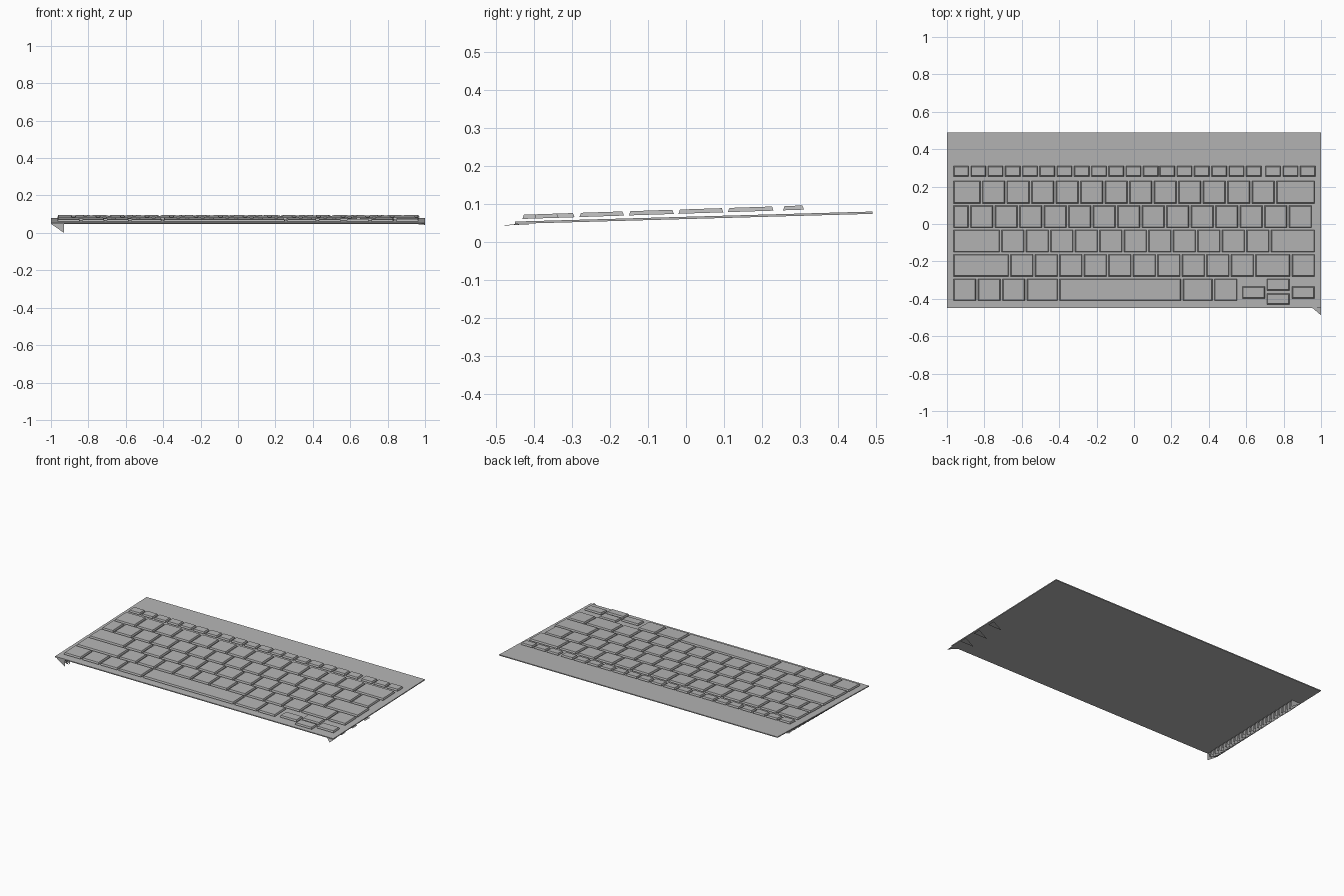
import bpy
import bmesh

old = bpy.data.objects.get("Cube")
if old:
    bpy.data.objects.remove(old, do_unlink=True)

grey = bpy.data.materials.new("mid_grey")
grey.use_nodes = True
colour = (0.46, 0.46, 0.46, 1)
grey.diffuse_color = colour
grey.node_tree.nodes["Principled BSDF"].inputs["Base Color"].default_value = colour


def deck_z(y):
    """Height of the sloping deck's underside."""
    return 0.0605 + 0.028 * y


def key_z(y):
    """Height of the sloping plane through the key tops."""
    return 0.086 + 0.033 * y


def finish(bm, name):
    mesh = bpy.data.meshes.new(name)
    bm.to_mesh(mesh)
    bm.free()
    mesh.materials.append(grey)
    obj = bpy.data.objects.new(name, mesh)
    bpy.context.collection.objects.link(obj)
    return obj


def block(bm, x0, x1, y0, y1, height, low, high, taper=0.0):
    """Box following a sloping height function, narrowed towards the top."""
    rings = []
    for offset, t in ((low, 0), (high, taper)):
        corners = ((x0 + t, y0 + t), (x1 - t, y0 + t), (x1 - t, y1 - t), (x0 + t, y1 - t))
        rings.append([bm.verts.new((x, y, height(y) + offset)) for x, y in corners])
    bottom, top = rings
    bm.faces.new(bottom[::-1])
    bm.faces.new(top)
    for i in range(4):
        j = (i + 1) % 4
        bm.faces.new((bottom[i], bottom[j], top[j], top[i]))


def sheet(bm, points):
    bm.faces.new([bm.verts.new(p) for p in points])


# Thin sloping deck
bm = bmesh.new()
block(bm, -1, 1, -0.45, 0.49, deck_z, 0, 0.006)
finish(bm, "deck")

# Rows of keys: front edge, back edge, then runs of (start, pitch, count)
P = 0.131
rows = {
    "function_keys": (0.255, 0.31, [(-0.965, 0.0922, 12), (0.137, 0.0925, 6), (0.703, 0.0925, 3)]),
    "number_keys": (0.11, 0.23, [(-0.965, 0.155, 1), (-0.81, P, 12), (0.762, 0.215, 1)]),
    "upper_letter_keys": (-0.02, 0.098, [(-0.965, 0.091, 1), (-0.874, P, 14)]),
    "middle_letter_keys": (-0.15, -0.032, [(-0.965, 0.257, 1), (-0.708, P, 11), (0.733, 0.244, 1)]),
    "lower_letter_keys": (-0.28, -0.163, [(-0.965, 0.305, 1), (-0.66, P, 10), (0.65, 0.195, 1),
                                          (0.845, 0.132, 1)]),
    "front_keys": (-0.41, -0.293, [(-0.965, P, 3), (-0.572, 0.174, 1), (-0.398, 0.66, 1),
                                   (0.262, 0.168, 1), (0.43, 0.132, 1)]),
    "side_arrow_keys": (-0.398, -0.335, [(0.58, P, 1), (0.845, P, 1)]),
    "up_arrow_key": (-0.355, -0.293, [(0.711, P, 1)]),
    "down_arrow_key": (-0.43, -0.372, [(0.711, P, 1)]),
}
for name, (front, back, runs) in rows.items():
    bm = bmesh.new()
    for start, pitch, count in runs:
        for i in range(count):
            x = start + i * pitch
            block(bm, x, x + pitch - 0.011, front, back, key_z, -0.011, 0, 0.004)
    finish(bm, name)

# Row of thin ribs hanging below the right edge
bm = bmesh.new()
count = 64
for i in range(count):
    y = -0.445 + 0.755 * i / (count - 1)
    tip = (0.0, 0.018, 0.008, 0.024)[i % 4]
    z = deck_z(y)
    sheet(bm, ((-1, y, z + 0.006), (-1, y, z), (-0.93, y, tip), (-0.93, y, z)))
finish(bm, "edge_ribs")

# Folded corner at the front right
bm = bmesh.new()
sheet(bm, ((-1, -0.445, 0.05), (-0.93, -0.41, 0.004), (-0.93, -0.445, 0.05)))
finish(bm, "right_corner_fin")

# Thin pointed corner and loose flakes at the front left
bm = bmesh.new()
sheet(bm, ((1, -0.488, 0.043), (1, -0.41, 0.047), (0.955, -0.45, 0.047)))
for y in (-0.37, -0.25, -0.12):
    sheet(bm, ((0.9, y, 0.045), (1, y, 0.045), (1, y + 0.05, 0.045)))
finish(bm, "left_corner_flakes")
